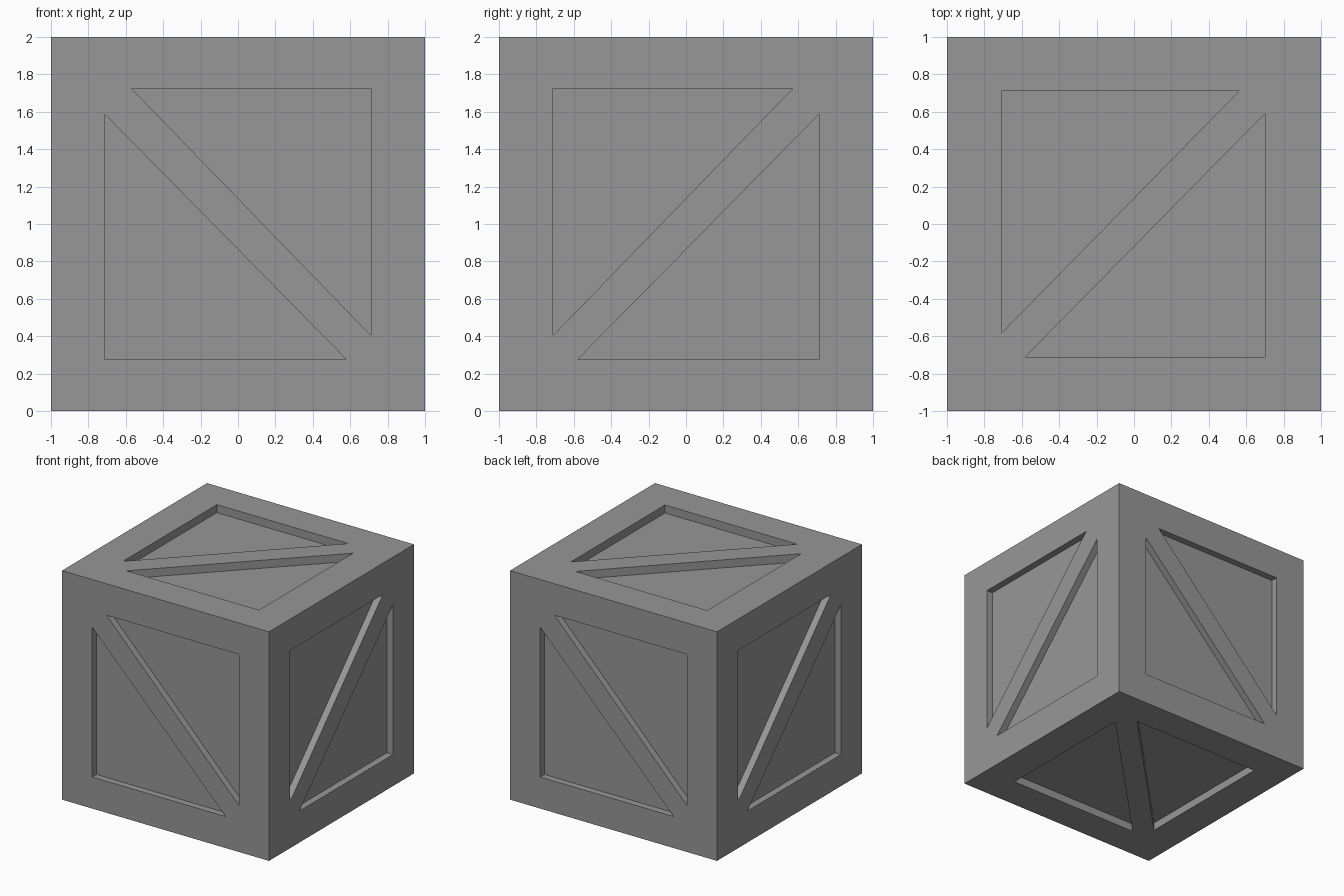
import bpy
import bmesh
from mathutils import Matrix, Vector

cube = bpy.data.objects.get("Cube")
if cube:
    bpy.data.objects.remove(cube, do_unlink=True)

# Plain grey for the whole crate
GREY = (0.31, 0.31, 0.31, 1.0)
grey = bpy.data.materials.new("plain_grey")
grey.diffuse_color = GREY
grey.use_nodes = True
grey.node_tree.nodes["Principled BSDF"].inputs["Base Color"].default_value = GREY


def mesh_object(name, bm):
    bmesh.ops.recalc_face_normals(bm, faces=bm.faces)
    mesh = bpy.data.meshes.new(name)
    bm.to_mesh(mesh)
    bm.free()
    mesh.materials.append(grey)
    obj = bpy.data.objects.new(name, mesh)
    bpy.context.collection.objects.link(obj)
    return obj


def add_prism(bm, corners, inward):
    """Triangular prism reaching from outside the crate to the panel floor."""
    face = bm.faces.new([bm.verts.new(c) for c in corners])
    ext = bmesh.ops.extrude_face_region(bm, geom=[face])
    top = [v for v in ext["geom"] if isinstance(v, bmesh.types.BMVert)]
    bmesh.ops.translate(bm, verts=top, vec=inward)


# Crate block
bm = bmesh.new()
bmesh.ops.create_cube(bm, size=2, matrix=Matrix.Translation((0, 0, 1)))
crate = mesh_object("crate", bm)

# Sunken triangles either side of each diagonal brace:
# near edge, far edge and brace gap, as (across, up) from the face centre
NEAR, FAR = 0.71, 0.58
rising = [
    [(-NEAR, 0.725), (0.57, 0.725), (-NEAR, -0.595)],
    [(NEAR, -0.725), (-FAR, -0.725), (NEAR, 0.585)],
]
flat = [
    [(-0.705, 0.715), (0.565, 0.715), (-0.705, -FAR)],
    [(0.70, -0.71), (-FAR, -0.71), (0.70, 0.59)],
]
SIDE_DEPTH, TOP_DEPTH, OUT = 0.06, 0.07, 1.1

bm = bmesh.new()
for turn in (1, -1):
    for tri in rising:
        # left and right sides
        add_prism(bm, [(turn * OUT, turn * a, 1 + b) for a, b in tri],
                  Vector((-turn * (OUT - 1 + SIDE_DEPTH), 0, 0)))
        # front and back sides, with the brace mirrored
        add_prism(bm, [(-turn * a, -turn * OUT, 1 + b) for a, b in tri],
                  Vector((0, turn * (OUT - 1 + SIDE_DEPTH), 0)))
    # lid and base
    for tri in flat:
        add_prism(bm, [(a, b, 1 + turn * OUT) for a, b in tri],
                  Vector((0, 0, -turn * (OUT - 1 + TOP_DEPTH))))
cutter = mesh_object("panel_cutter", bm)
cutter.hide_render = True

# Cut the panels and bake the result
cut = crate.modifiers.new("panels", "BOOLEAN")
cut.operation = "DIFFERENCE"
cut.solver = "EXACT"
cut.object = cutter
bpy.context.view_layer.objects.active = crate
crate.select_set(True)
bpy.ops.object.modifier_apply(modifier=cut.name)
bpy.data.objects.remove(cutter, do_unlink=True)
